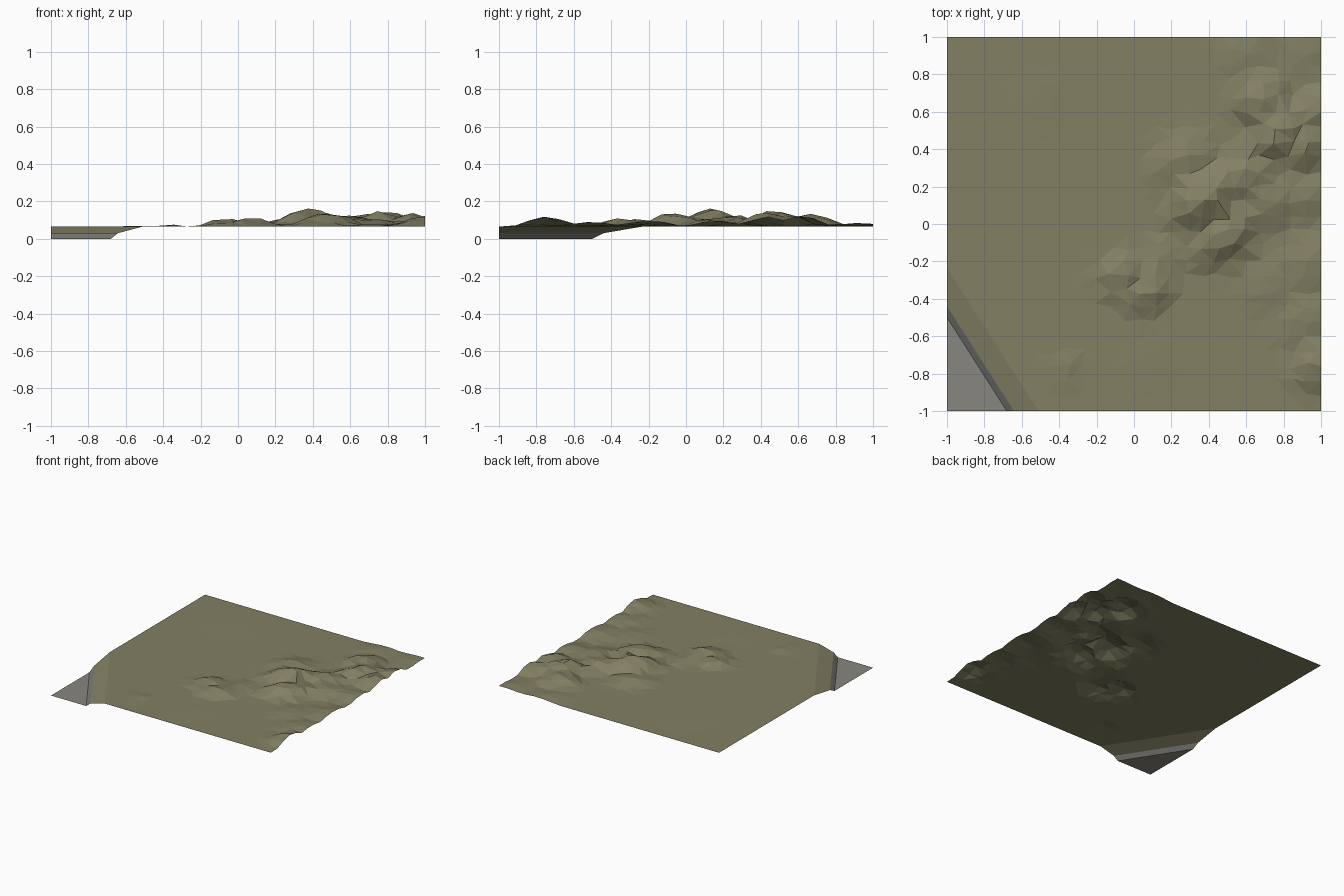
import bpy, bmesh, math, random
from mathutils import Vector

if "Cube" in bpy.data.objects:
    bpy.data.objects.remove(bpy.data.objects["Cube"])

random.seed(7)
BASE = 0.065
ANG = math.radians(38)

# Hills: x, y, height, half length along ridge, half width across ridge
HILLS = [
    (-0.07, -0.27, 0.048, 0.19, 0.15), (0.08, -0.36, 0.050, 0.21, 0.15),
    (0.14, -0.18, 0.022, 0.20, 0.14),
    (0.38, 0.14, 0.097, 0.32, 0.20), (0.25, 0.33, 0.040, 0.26, 0.20),
    (0.48, -0.07, 0.076, 0.30, 0.17), (0.58, 0.25, 0.065, 0.26, 0.18),
    (0.78, 0.49, 0.090, 0.28, 0.20), (0.93, 0.42, 0.070, 0.24, 0.18),
    (0.68, 0.67, 0.070, 0.24, 0.18), (0.98, 0.62, 0.055, 0.22, 0.18),
    (0.72, 0.12, 0.045, 0.28, 0.18), (0.95, 0.16, 0.035, 0.22, 0.18),
    (0.62, 0.92, 0.020, 0.26, 0.20), (0.93, 0.93, 0.020, 0.26, 0.20),
    (1.00, -0.75, 0.056, 0.24, 0.18), (0.93, -0.50, 0.027, 0.26, 0.18),
    (0.97, -0.20, 0.032, 0.26, 0.20), (0.72, -0.32, 0.014, 0.24, 0.18),
    (-0.37, -0.78, 0.014, 0.12, 0.10), (-0.50, 0.65, 0.003, 0.30, 0.22),
    (0.10, -0.75, 0.003, 0.25, 0.20),
]


def slant(x, y):
    """1 at the pavement edge, growing toward the open ground."""
    return (x + 1) / 0.32 + (y + 1) / 0.5


def hill_height(x, y):
    best = 0
    for hx, hy, h, length, width in HILLS:
        dx, dy = x - hx, y - hy
        u = (dx * math.cos(ANG) + dy * math.sin(ANG)) / length
        v = (dy * math.cos(ANG) - dx * math.sin(ANG)) / width
        r = math.hypot(u, v)
        if r < 1:
            best = max(best, h * (0.5 + 0.5 * math.cos(math.pi * r ** 1.1)))
    return best


def height(x, y):
    s = slant(x, y)
    if s <= 1.001:
        return 0
    if s <= 1.121:
        return 0.03 * (s - 1) / 0.12
    if s < 1.53:
        return 0.03 + (BASE - 0.03) * (s - 1.12) / 0.41
    h = hill_height(x, y)
    return BASE + max(0, h * random.uniform(0.88, 1.06))


def material(name, rgb):
    m = bpy.data.materials.new(name)
    m.diffuse_color = (*rgb, 1)
    m.use_nodes = True
    m.node_tree.nodes["Principled BSDF"].inputs["Base Color"].default_value = m.diffuse_color
    return m


def build_zone(name, bm, low, high, mat):
    """Copy the ground faces lying between two slant values into an object."""
    part = bm.copy()
    gone = [f for f in part.faces
            if not low < slant(*f.calc_center_median().xy) <= high]
    bmesh.ops.delete(part, geom=gone, context='FACES')
    mesh = bpy.data.meshes.new(name)
    part.to_mesh(mesh)
    part.free()
    mesh.materials.append(mat)
    bpy.context.collection.objects.link(bpy.data.objects.new(name, mesh))


# Irregular flat grid
N = 25
bm = bmesh.new()
bmesh.ops.create_grid(bm, x_segments=N, y_segments=N, size=1)
for v in bm.verts:
    if not v.is_boundary:
        v.co.x += random.uniform(-0.018, 0.018)
        v.co.y += random.uniform(-0.018, 0.018)

# Crease lines of the roadside corner
normal = Vector((1 / 0.32, 1 / 0.5, 0))
for s in (1, 1.12, 1.53):
    bmesh.ops.bisect_plane(bm, geom=bm.verts[:] + bm.edges[:] + bm.faces[:],
                           plane_co=(-1 + 0.32 * s, -1, 0), plane_no=normal)

# Raise hills and bank
for v in bm.verts:
    v.co.z = height(v.co.x, v.co.y)
bmesh.ops.triangulate(bm, faces=bm.faces[:], quad_method='SHORT_EDGE')
bmesh.ops.recalc_face_normals(bm, faces=bm.faces[:])
if sum(f.normal.z for f in bm.faces) < 0:
    bmesh.ops.reverse_faces(bm, faces=bm.faces[:])

grass = material("dry_grass", (0.225, 0.215, 0.125))
build_zone("pavement", bm, -1, 1, material("asphalt", (0.25, 0.24, 0.21)))
build_zone("curb", bm, 1, 1.12, material("curb_stone", (0.2, 0.2, 0.18)))
build_zone("grass_bank", bm, 1.12, 1.53, grass)
build_zone("hilly_ground", bm, 1.53, 99, grass)
bm.free()
